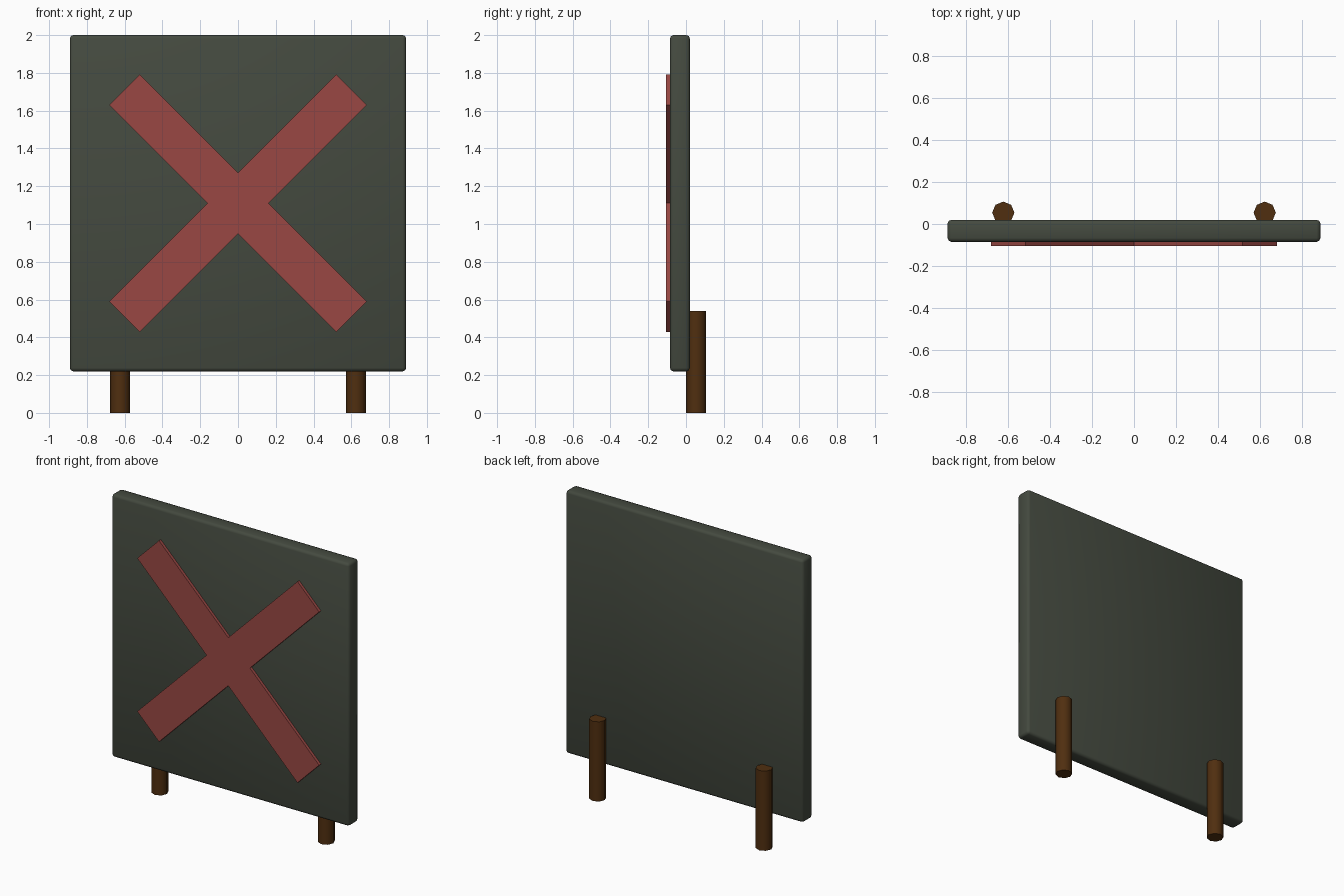
import bpy, bmesh, math
from mathutils import Matrix

if "Cube" in bpy.data.objects:
    bpy.data.objects.remove(bpy.data.objects["Cube"])


def material(name, rgb):
    m = bpy.data.materials.new(name)
    m.diffuse_color = (*rgb, 1)
    m.use_nodes = True
    m.node_tree.nodes["Principled BSDF"].inputs["Base Color"].default_value = m.diffuse_color
    return m


def add(name, bm, mat, smooth=True):
    bmesh.ops.recalc_face_normals(bm, faces=bm.faces)
    me = bpy.data.meshes.new(name)
    bm.to_mesh(me)
    bm.free()
    me.materials.append(mat)
    ob = bpy.data.objects.new(name, me)
    bpy.context.collection.objects.link(ob)
    if smooth:
        bpy.ops.object.select_all(action='DESELECT')
        ob.select_set(True)
        bpy.context.view_layer.objects.active = ob
        bpy.ops.object.shade_smooth_by_angle(angle=math.radians(50))
    return ob


green = material("dark_green_paint", (0.058, 0.068, 0.050))
red = material("faded_red_paint", (0.32, 0.064, 0.057))
brown = material("dark_brown_wood", (0.080, 0.028, 0.005))

# Square board with softened edges
bm = bmesh.new()
bmesh.ops.create_cube(bm, size=1, matrix=Matrix.Translation((0, -0.0325, 1.11))
                      @ Matrix.Diagonal((1.78, 0.105, 1.78, 1)))
bmesh.ops.bevel(bm, geom=bm.edges[:], offset=0.018, segments=2,
                profile=0.5, affect='EDGES')
add("board", bm, green)

# Diagonal cross plate: one quarter outline turned four times, then extruded
half_width, half_length, centre_z = 0.115, 0.849, 1.11
quarter = [(half_length, -half_width), (half_length, half_width),
           (half_width, half_width)]
bm = bmesh.new()
verts = []
for i in range(4):
    a = math.radians(45 + 90 * i)
    for u, v in quarter:
        verts.append(bm.verts.new((u * math.cos(a) - v * math.sin(a), -0.105,
                                   centre_z + u * math.sin(a) + v * math.cos(a))))
face = bm.faces.new(verts)
ext = bmesh.ops.extrude_face_region(bm, geom=[face])
bmesh.ops.translate(bm, vec=(0, 0.022, 0),
                    verts=[g for g in ext["geom"] if isinstance(g, bmesh.types.BMVert)])
add("cross", bm, red, smooth=False)

# Octagonal posts behind the board
for side, x in (("left", -0.624), ("right", 0.624)):
    bm = bmesh.new()
    bmesh.ops.create_cone(bm, cap_ends=True, segments=8, radius1=0.053,
                          radius2=0.053, depth=0.54,
                          matrix=Matrix.Translation((x, 0.054, 0.27)))
    add(side + "_post", bm, brown)
